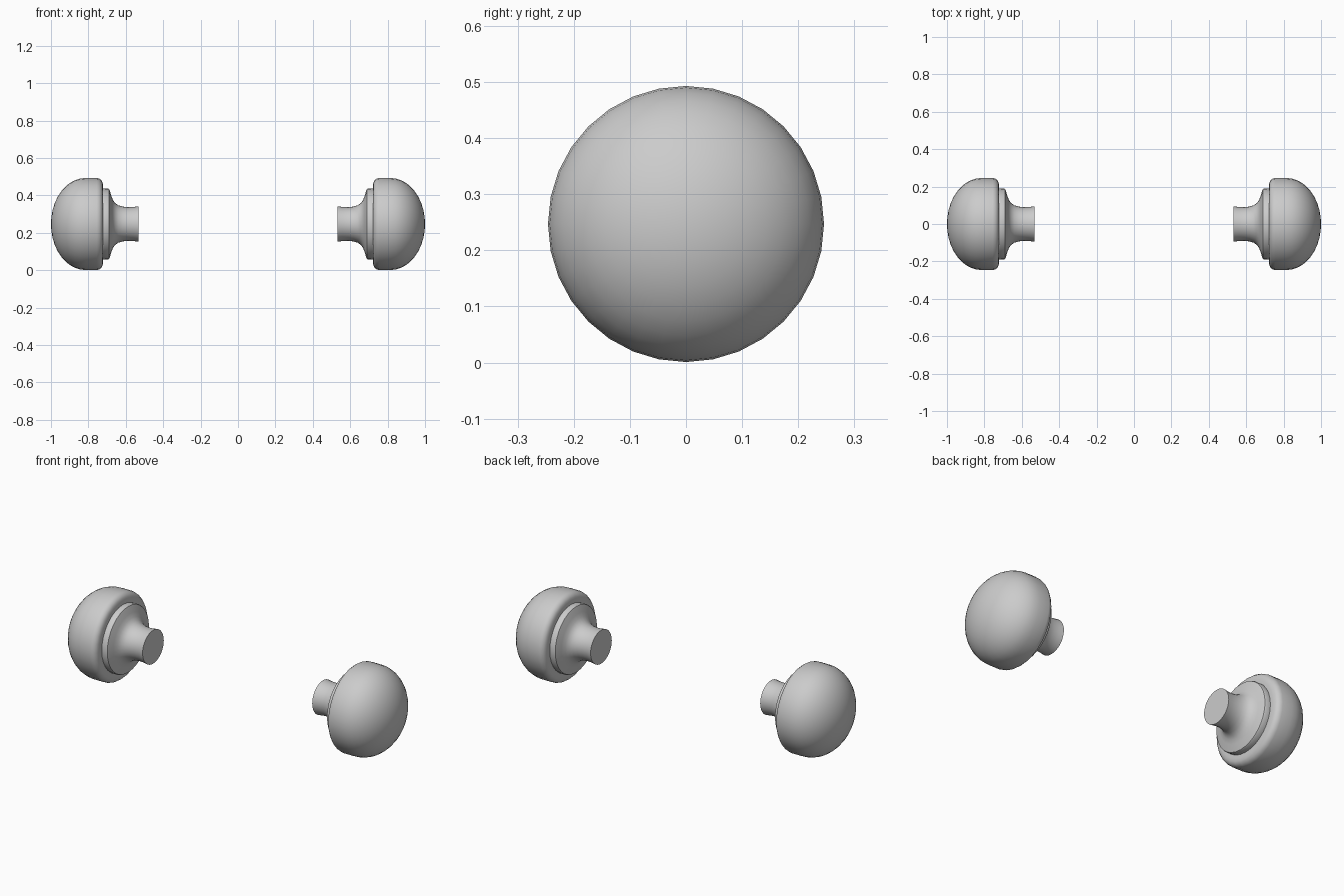
import bpy, bmesh, math

if "Cube" in bpy.data.objects:
    bpy.data.objects.remove(bpy.data.objects["Cube"])

R, CZ, SIDES = 0.246, 0.247, 32

# Half profile (distance along x, radius): domed head from the tip inward
profile = []
for i in range(11):
    a = math.radians(9 * i)
    profile.append((0.815 + 0.185 * math.cos(a), R * math.sin(a)))
# Rounded back rim, collar, flared neck and flat end
profile += [(0.755, 0.246), (0.742, 0.243), (0.730, 0.234), (0.724, 0.222),
            (0.722, 0.207), (0.722, 0.189),
            (0.695, 0.190), (0.689, 0.187), (0.685, 0.177),
            (0.677, 0.150), (0.668, 0.127), (0.656, 0.111), (0.640, 0.100),
            (0.617, 0.093), (0.590, 0.090), (0.560, 0.091), (0.540, 0.094),
            (0.532, 0.095), (0.532, 0.0)]


def knob(name, side):
    # Lathe the profile around the x axis
    bm = bmesh.new()
    verts = [bm.verts.new((side * x, 0, r)) for x, r in profile]
    edges = [bm.edges.new(pair) for pair in zip(verts, verts[1:])]
    bmesh.ops.spin(bm, geom=verts + edges, cent=(0, 0, 0), axis=(1, 0, 0),
                   angle=2 * math.pi, steps=SIDES, use_merge=True)
    bmesh.ops.remove_doubles(bm, verts=bm.verts, dist=1e-4)
    bmesh.ops.recalc_face_normals(bm, faces=bm.faces)
    mesh = bpy.data.meshes.new(name)
    bm.to_mesh(mesh)
    bm.free()
    obj = bpy.data.objects.new(name, mesh)
    bpy.context.collection.objects.link(obj)
    obj.location.z = CZ
    bpy.ops.object.select_all(action='DESELECT')
    obj.select_set(True)
    bpy.context.view_layer.objects.active = obj
    bpy.ops.object.shade_smooth_by_angle(angle=math.radians(40))


# Pair of knobs facing outward
knob("left_knob", -1)
knob("right_knob", 1)
